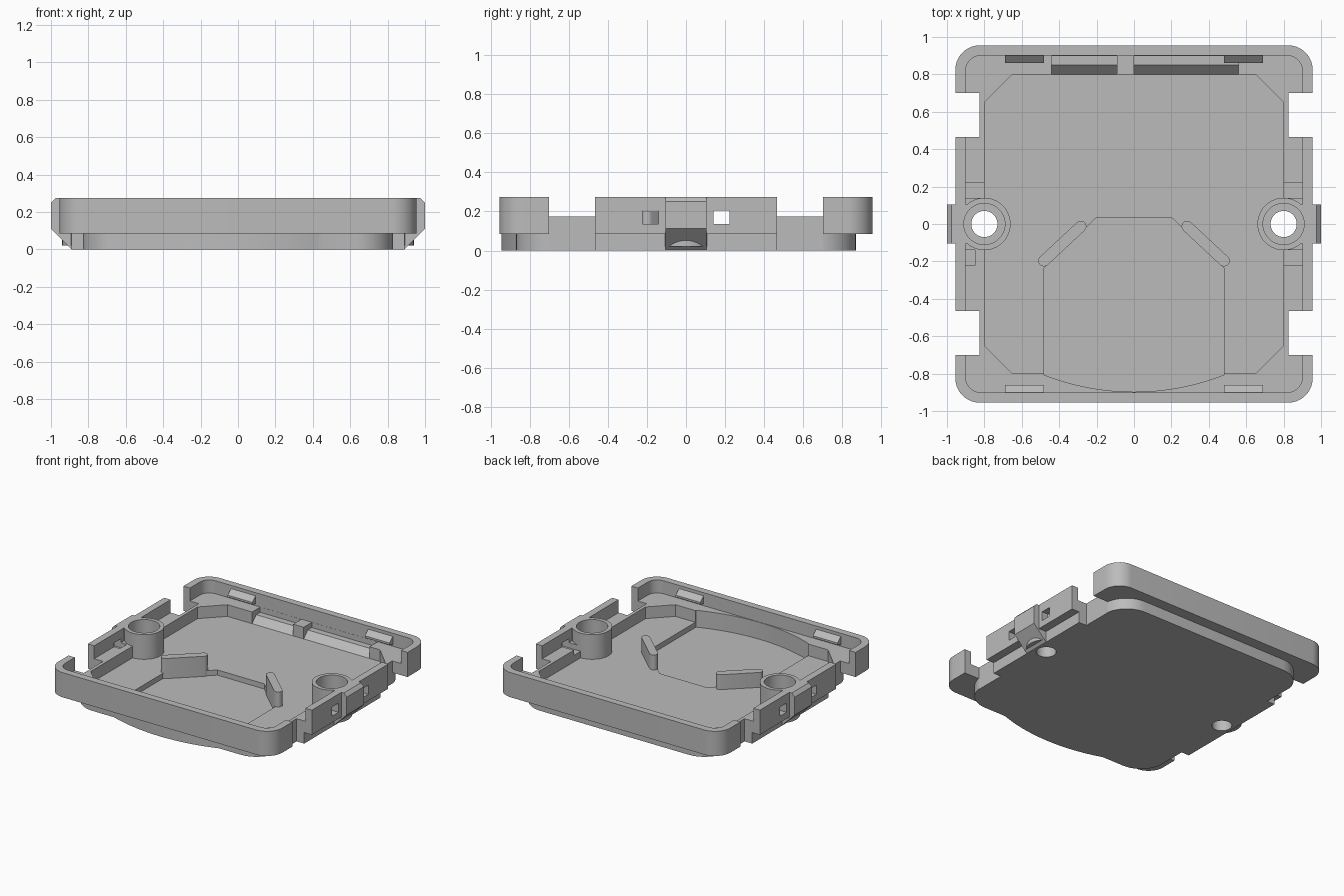
import bpy, bmesh, math
from mathutils import Matrix

if "Cube" in bpy.data.objects:
    bpy.data.objects.remove(bpy.data.objects["Cube"])

grey = bpy.data.materials.new("plain grey")
grey.use_nodes = True
COLOUR = (0.5, 0.5, 0.5, 1)
grey.diffuse_color = COLOUR
grey.node_tree.nodes["Principled BSDF"].inputs["Base Color"].default_value = COLOUR

RIM, LEDGE, TOP = 0.085, 0.175, 0.275


def prism(name, pts, a, b, axis="z"):
    """Extrude a 2D outline from a to b; axis x uses (y, z), y uses (x, z)."""
    place = {"z": lambda p, h: (p[0], p[1], h),
             "x": lambda p, h: (h, p[0], p[1]),
             "y": lambda p, h: (p[0], h, p[1])}[axis]
    bm = bmesh.new()
    low = [bm.verts.new(place(p, a)) for p in pts]
    high = [bm.verts.new(place(p, b)) for p in pts]
    bm.faces.new(low)
    bm.faces.new(high)
    for i in range(len(pts)):
        j = (i + 1) % len(pts)
        bm.faces.new((low[i], low[j], high[j], high[i]))
    bmesh.ops.recalc_face_normals(bm, faces=bm.faces)
    mesh = bpy.data.meshes.new(name)
    bm.to_mesh(mesh)
    bm.free()
    mesh.materials.append(grey)
    ob = bpy.data.objects.new(name, mesh)
    bpy.context.collection.objects.link(ob)
    return ob


def box(name, x0, x1, y0, y1, z0, z1):
    return prism(name, [(x0, y0), (x1, y0), (x1, y1), (x0, y1)], z0, z1)


def arc(cx, cy, r, a0, a1, n):
    return [(cx + r * math.cos(math.radians(a0 + (a1 - a0) * i / n)),
             cy + r * math.sin(math.radians(a0 + (a1 - a0) * i / n))) for i in range(n + 1)]


def rounded(hx, hy, r):
    pts = []
    for k, (sx, sy) in enumerate([(1, 1), (-1, 1), (-1, -1), (1, -1)]):
        pts += arc(sx * (hx - r), sy * (hy - r), r, 90 * k, 90 * k + 90, 10)
    return pts


def circle(x, y, r):
    return arc(x, y, r, 0, 352.5, 47)


def combine(ob, tool, operation):
    """Apply a boolean and remove the tool."""
    mod = ob.modifiers.new("bool", "BOOLEAN")
    mod.operation, mod.solver, mod.object = operation, "EXACT", tool
    bpy.context.view_layer.update()
    deps = bpy.context.evaluated_depsgraph_get()
    mesh = bpy.data.meshes.new_from_object(ob.evaluated_get(deps))
    ob.modifiers.clear()
    ob.data = mesh
    bpy.data.objects.remove(tool)


def cut(tool):
    combine(tray, tool, "DIFFERENCE")


def add(tool):
    combine(tray, tool, "UNION")


# Upper tray and the smaller base below it
tray = prism("tray", rounded(0.955, 0.955, 0.13), RIM, TOP)
add(prism("base", rounded(0.83, 0.87, 0.2), 0, 0.12))
add(box("side_base", -0.89, 0.89, -0.465, 0.465, 0, 0.13))
bulge = arc(0, 0.425, 1.37, 250.5, 289.5, 24)
add(prism("front_bulge", bulge + [(0.4, -0.5), (-0.4, -0.5)], 0, 0.13))

# Interior: rim, chamfered pocket, curved front bay and sunken floor
cut(prism("rim_cut", rounded(0.9, 0.9, 0.08), LEDGE, 0.4))
w, c = 0.8, 0.65
cut(prism("pocket", [(w, -c), (w, c), (c, w), (-c, w), (-w, c), (-w, -c), (-c, -w), (c, -w)],
          RIM, 0.4))
bay = arc(0, 0.425, 1.322, 248.7, 291.3, 24)
cut(prism("bay", bay + [(0.48, -0.235), (0.2, 0.035), (-0.2, 0.035), (-0.48, -0.235)], 0.045, 0.4))

# Sloped slots in the back ledge
slope = [(0.78, RIM), (0.8, RIM), (0.85, 0.135), (0.899, 0.135), (0.899, 0.3), (0.78, 0.3)]
for x0, x1 in [(-0.44, -0.09), (0, 0.56)]:
    cut(prism("slot", slope, x0, x1, "x"))

# Side notches, windows, latches and screw bosses
for s in (1, -1):
    for t in (1, -1):
        xs = sorted((s * 0.825, s * 1.1))
        ys = sorted((t * 0.465, t * 0.7))
        cut(box("notch", *xs, *ys, -0.1, 0.4))
        ys = sorted((t * 0.14, t * 0.222))
        if s > 0 or t > 0:
            cut(box("low_ledge", *sorted((s * 0.78, s * 0.9)), *ys, 0.135, 0.4))
        cut(box("window", *sorted((s * 0.85, s * 1.1)), *ys, 0.135, 0.205))
    add(prism("latch", [(s * x, z) for x, z in
                        [(0.85, 0.0), (0.888, 0.0), (1, 0.112), (1, 0.25), (0.975, TOP), (0.85, TOP)]],
              -0.105, 0.105, "y"))
    add(prism("boss", circle(s * 0.8, 0, 0.14), 0.02, TOP))
    cut(prism("counterbore", circle(s * 0.8, 0, 0.11), 0.1, 0.4))
    cut(prism("screw_hole", circle(s * 0.8, 0, 0.07), -0.1, 0.4))

# Snap wedges near the top of the front and back rim
for s, side in ((1, "left"), (-1, "right")):
    for t, end in ((1, "back"), (-1, "front")):
        prism(f"{end}_{side}_snap",
              [(t * 0.905, 0.255), (t * 0.86, 0.215), (t * 0.86, 0.2), (t * 0.905, 0.185)],
              *sorted((s * 0.48, s * 0.69)), "x")

    # Slanted guide fins with rounded ends
    fin = prism(f"{side}_guide_fin",
                arc(0.135, 0, 0.03, -90, 90, 8) + arc(-0.135, 0, 0.03, 90, 270, 8), 0.04, 0.2)
    fin.data.transform(Matrix.Translation((s * 0.383, -0.105, 0))
                       @ Matrix.Rotation(math.radians(-s * 43), 4, "Z"))

# Smooth curved walls, keep edges sharp
bpy.ops.object.select_all(action="DESELECT")
for ob in bpy.context.collection.objects:
    if ob.type == "MESH" and grey.name in ob.data.materials:
        ob.select_set(True)
        bpy.context.view_layer.objects.active = ob
bpy.ops.object.shade_smooth_by_angle(angle=math.radians(30))
